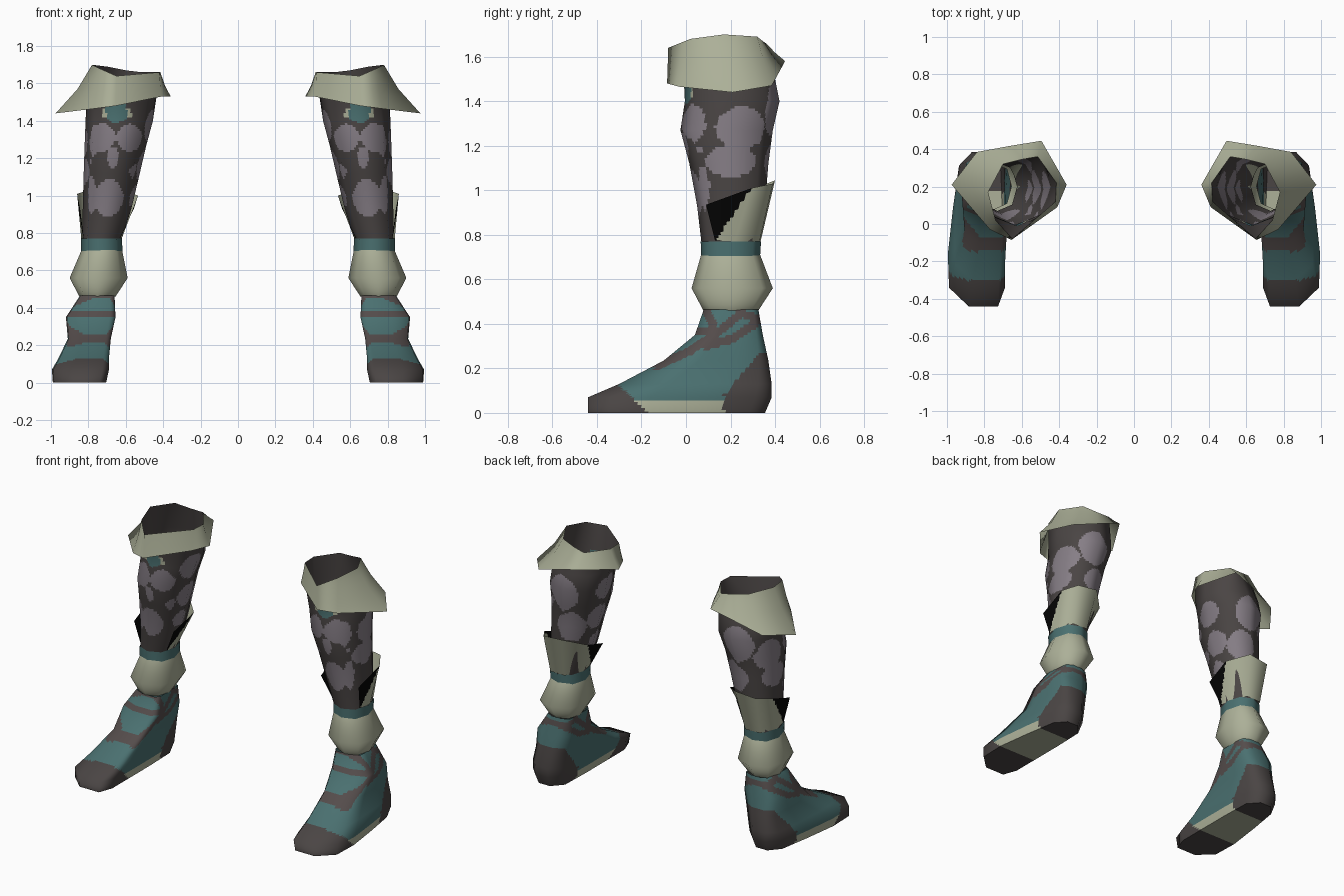
import bpy
import math
from mathutils import Vector

if "Cube" in bpy.data.objects:
    bpy.data.objects.remove(bpy.data.objects["Cube"])

# ---------- colours ----------
def srgb(*rgb):
    return [((c / 255 + 0.055) / 1.055) ** 2.4 if c > 10 else c / 3294 for c in rgb] + [1]

MATS = {}
for name, col in {"cream": (172, 176, 152), "teal": (74, 112, 112),
                  "charcoal": (74, 69, 68), "mauve_grey": (134, 126, 134),
                  "strap_brown": (84, 76, 75), "black": (4, 4, 4)}.items():
    MATS[name] = bpy.data.materials.new(name)
    MATS[name].diffuse_color = srgb(*col)


# ---------- loft of coarse rings, finely divided so painted areas can follow a rule ----------
def loft(name, rings, rule, nu=1, nv=1, closed=True):
    rings = [[Vector(p) for p in r] for r in rings]
    rows, cols = len(rings), len(rings[0])
    spans = cols if closed else cols - 1
    norm = [[Vector() for _ in r] for r in rings]
    for i in range(rows - 1):                      # smooth normals of the coarse cage
        for j in range(spans):
            k = (j + 1) % cols
            n = (rings[i + 1][k] - rings[i][j]).cross(rings[i + 1][j] - rings[i][k])
            for a, b in ((i, j), (i, k), (i + 1, j), (i + 1, k)):
                norm[a][b] += n

    def sample(grid, r, c):
        i, j = min(r // nv, rows - 2), min(c // nu, spans - 1)
        v, u, k = r / nv - i, c / nu - j, (j + 1) % cols
        return (grid[i][j].lerp(grid[i][k], u)).lerp(grid[i + 1][j].lerp(grid[i + 1][k], u), v)

    R = (rows - 1) * nv + 1
    C = spans * nu + (0 if closed else 1)
    pts = [sample(rings, r, c) for r in range(R) for c in range(C)]
    nrm = [sample(norm, r, c).normalized() for r in range(R) for c in range(C)]
    quads = [(r * C + c, r * C + (c + 1) % C, (r + 1) * C + (c + 1) % C, (r + 1) * C + c)
             for r in range(R - 1) for c in range(spans * nu)]
    paint = [rule(*(sum((pts[q] for q in f), Vector()) / 4)) for f in quads]
    used = sorted(set(paint))
    for side, s in (("right", 1), ("left", -1)):   # mirrored pair
        me = bpy.data.meshes.new(f"{name}_{side}")
        me.from_pydata([(p.x * s, p.y, p.z) for p in pts], [],
                       [f if s == 1 else f[::-1] for f in quads])
        for m in used:
            me.materials.append(MATS[m])
        for poly, m in zip(me.polygons, paint):
            poly.material_index = used.index(m)
            poly.use_smooth = True
        me.normals_split_custom_set_from_vertices([(n.x * s, n.y, n.z) for n in nrm])
        bpy.context.collection.objects.link(bpy.data.objects.new(f"{name}_{side}", me))


def octagon(z, x0, x1, y0, y1):
    ring = []
    for k in range(8):
        a = k * math.pi / 4
        f = 1.05 if k % 2 else 1
        ring.append(((x0 + x1) / 2 + f * (x1 - x0) / 2 * math.cos(a),
                     (y0 + y1) / 2 + f * (y1 - y0) / 2 * math.sin(a), z))
    return ring


# ---------- flared knee cuff ----------
cuff_top = [(.78, .17, 1.70), (.70, .32, 1.69), (.60, .345, 1.67), (.515, .36, 1.66),
            (.415, .22, 1.66), (.42, .12, 1.66), (.65, -.08, 1.64), (.74, .02, 1.68)]
cuff_low = [(.975, .21, 1.44), (.84, .385, 1.47), (.66, .418, 1.53), (.495, .445, 1.58),
            (.36, .21, 1.53), (.41, .09, 1.53), (.655, -.085, 1.48), (.77, -.03, 1.465)]
cuff_mid = [(a[0] + .4 * (b[0] - a[0]), a[1] + .45 * (b[1] - a[1]), (a[2] + b[2]) / 2)
            for a, b in zip(cuff_top, cuff_low)]
loft("knee_cuff", [cuff_low, cuff_mid, cuff_top], lambda x, y, z: "cream", 3, 3)

# ---------- spotted shin: spots are x, y, z, horizontal radius, vertical radius ----------
SPOTS = [(.73, .02, 1.31, .085, .08), (.58, .02, 1.31, .08, .075), (.67, -.02, 1.19, .04, .075),
         (.69, .03, .98, .09, .11), (.57, .08, 1.14, .035, .05), (.78, .03, 1.30, .06, .09),
         (.81, .25, 1.28, .12, .10), (.82, .20, 1.13, .12, .075), (.81, .05, 1.18, .03, .03),
         (.79, .07, 1.00, .04, .11), (.66, .41, 1.36, .12, .13), (.61, .37, 1.12, .11, .11),
         (.49, .18, 1.38, .10, .09), (.53, .20, 1.17, .09, .09), (.57, .18, 1.00, .06, .06)]


def shin_rule(x, y, z):
    if y < .08 and z < 1.5:                        # small badge under the cuff
        d = abs(x - .65)
        if d < .055 and z > 1.385 + d * .5:
            return "teal"
        if d < .08 and 1.42 < z < 1.47:
            return "cream"
    for sx, sy, sz, rh, rz in SPOTS:
        h = math.hypot(x - sx, y - sy) / rh
        if h ** 1.7 + (abs(z - sz) / rz) ** 1.7 < 1:
            return "mauve_grey"
    return "charcoal"


shin = [octagon(*r) for r in ((.76, .625, .835, .07, .33), (.93, .57, .83, .05, .355),
                              (1.12, .525, .825, .015, .37), (1.27, .49, .82, -.025, .39),
                              (1.40, .455, .815, -.005, .42), (1.50, .44, .81, -.01, .40))]
loft("shin", shin + [cuff_top], shin_rule, 10, 12)

# ---------- raised flap behind the calf, with black front corners ----------
flap_low = [(.825, .13, .775), (.838, .22, .77), (.79, .33, .77),
            (.68, .335, .77), (.622, .22, .77), (.63, .13, .775)]
flap_top = [(.845, .09, .935), (.86, .295, 1.01), (.80, .39, 1.03),
            (.65, .40, 1.045), (.535, .29, 1.0), (.555, .10, .935)]
loft("calf_flap", [flap_low, flap_top],
     lambda x, y, z: "black" if y < .13 + (z - .775) * .7 else "cream", 10, 14, closed=False)

# ---------- ankle band and rounded ankle guard ----------
loft("ankle_band", [octagon(.705, .618, .84, .068, .333), octagon(.77, .62, .84, .066, .337)],
     lambda x, y, z: "teal", 2, 2)
loft("ankle_guard", [octagon(.46, .655, .848, .078, .325), octagon(.56, .59, .90, .025, .39),
                     octagon(.71, .62, .836, .068, .333)], lambda x, y, z: "cream", 3, 4)

# ---------- foot ----------
STATIONS = ((0, .12, .37), (.12, 0, .02), (.34, 0, 0), (.64, 0, 0), (.91, .03, .03), (1, .33, .28))


def foot_ring(z, yf, yb, x_in, x_ball, x_heel):
    outer, inner = [], []
    for t, a, b in STATIONS:
        y, x_out = yf + t * (yb - yf), x_ball + max(0, t - .34) / .66 * (x_heel - x_ball)
        w = x_out - x_in
        outer.append((x_out - b * w, y, z))
        inner.append((x_in + a * w, y, z))
    return outer + inner[::-1]


STRAPS = [((.25, .45), (.13, .35)), ((.13, .35), (.02, .28)), ((.02, .28), (-.13, .21)),
          ((.31, .40), (.20, .33)), ((.20, .33), (.09, .30)), ((.04, .37), (.14, .36)),
          ((.09, .46), (.12, .40)), ((.24, .45), (.33, .42))]


def near_strap(y, z):
    p = Vector((y, z))
    for a, b in STRAPS:
        a, b = Vector(a), Vector(b)
        t = max(0, min(1, (p - a).dot(b - a) / (b - a).length_squared))
        if (p - a.lerp(b, t)).length < .019:
            return True
    return False


def foot_rule(x, y, z):
    if y < -.30 + max(0, .12 - z) * 1.1:           # toe cap
        return "charcoal"
    if z < .27 and y > .17 + max(0, z - .08) * .85:  # heel cap
        return "charcoal"
    if z < .055:                                   # welt and sole
        return "cream"
    return "strap_brown" if near_strap(y, z) else "teal"


foot = [foot_ring(*r) for r in ((0, -.44, .355, .705, .99, .92), (.07, -.44, .385, .69, .995, .935),
                                (.13, -.30, .385, .69, .96, .93), (.235, -.10, .37, .68, .91, .905),
                                (.35, .04, .345, .655, .92, .90), (.465, .08, .325, .66, .845, .83))]
loft("foot", foot, foot_rule, 10, 10)

# ---------- flat sole ----------
n = len(foot[0])
centre_line = [((foot[0][k][0] + foot[0][n - 1 - k][0]) / 2, foot[0][k][1], 0) for k in range(n)]
loft("sole", [centre_line, foot[0]], foot_rule, 10, 4)

for m in bpy.data.materials:
    if m.users and not m.is_grease_pencil:
        m.use_nodes = True
        m.node_tree.nodes["Principled BSDF"].inputs["Base Color"].default_value = m.diffuse_color
